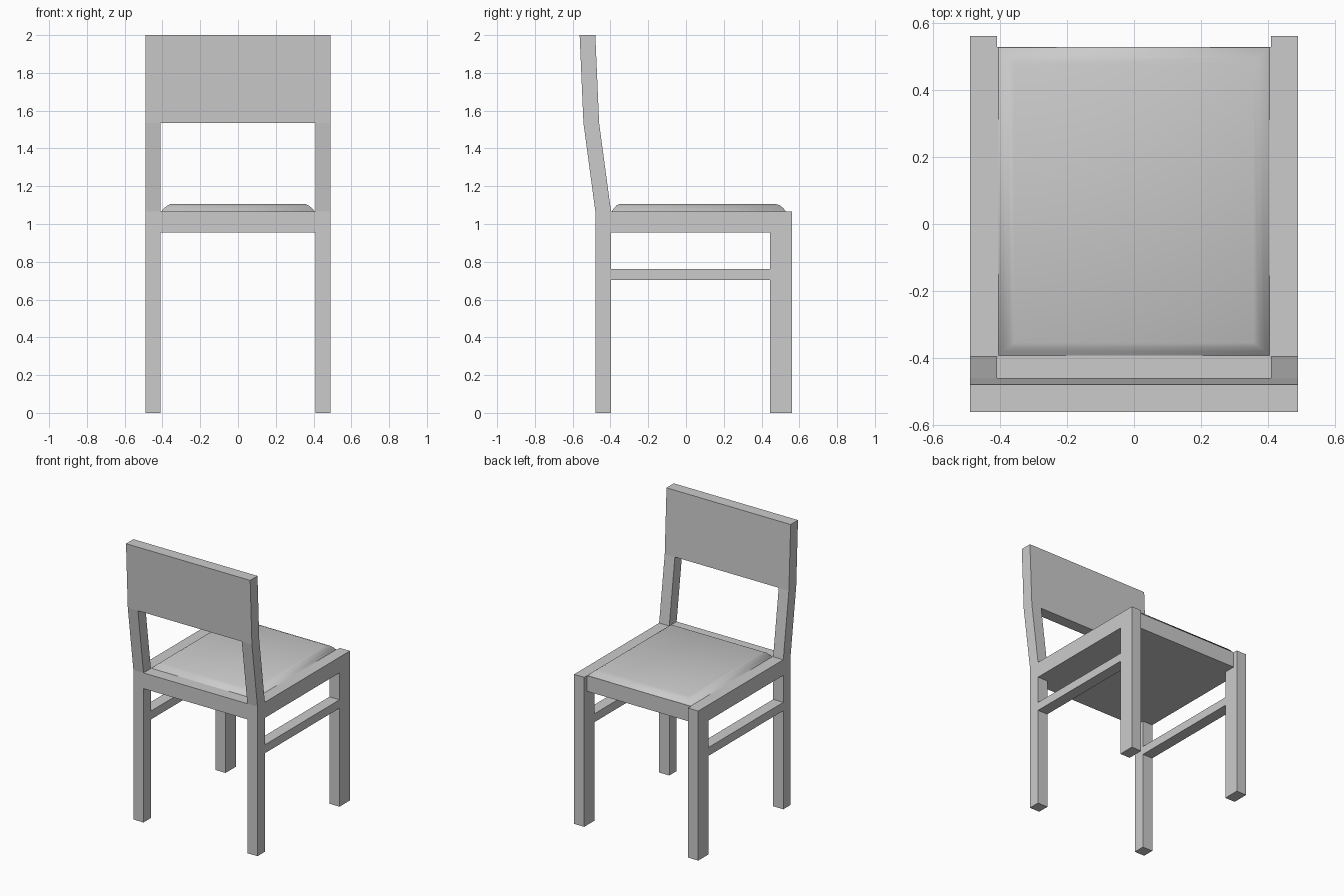
import bpy, bmesh

if "Cube" in bpy.data.objects:
    bpy.data.objects.remove(bpy.data.objects["Cube"])


def finish(name, bm, mirror=False):
    bmesh.ops.recalc_face_normals(bm, faces=bm.faces)
    me = bpy.data.meshes.new(name)
    bm.to_mesh(me)
    bm.free()
    ob = bpy.data.objects.new(name, me)
    bpy.context.collection.objects.link(ob)
    if mirror:
        ob.modifiers.new("mirror", 'MIRROR').use_axis[0] = True
    return ob


def prism(name, profile, x0, x1, mirror=False):
    """Extrude a (y, z) side profile from x0 to x1."""
    bm = bmesh.new()
    face = bm.faces.new([bm.verts.new((x0, y, z)) for y, z in profile])
    ext = bmesh.ops.extrude_face_region(bm, geom=[face])
    verts = [v for v in ext["geom"] if isinstance(v, bmesh.types.BMVert)]
    bmesh.ops.translate(bm, verts=verts, vec=(x1 - x0, 0, 0))
    return finish(name, bm, mirror)


def rect(y0, y1, z0, z1):
    return [(y0, z0), (y1, z0), (y1, z1), (y0, z1)]


XI, XO = 0.41, 0.49             # inner and outer faces of the legs
Z0, Z1, ZB = 0.955, 1.067, 1.535  # rail bottom, rail top, backrest bottom

# Legs: the back pair leans back above the seat
prism("back_leg", [(-0.48, 0), (-0.397, 0), (-0.397, Z1), (-0.46, ZB),
                   (-0.543, ZB), (-0.48, Z1)], XI, XO, True)
prism("front_leg", rect(0.445, 0.562, 0, Z1), XI, XO, True)

# Backrest panel, full width and flush with the back legs
prism("backrest", [(-0.543, ZB), (-0.46, ZB), (-0.48, 2), (-0.563, 2)], -XO, XO)

# Side rails and lower stretchers
prism("side_rail", rect(-0.397, 0.445, Z0, Z1), XI, XO, True)
prism("stretcher", rect(-0.397, 0.445, 0.703, 0.763), XI, XO, True)

# Solid seat base between the rails
prism("seat_base", rect(-0.48, 0.53, Z0, Z1), -XI, XI)

# Cushion: stacked rectangular rings with a rounded edge
bm = bmesh.new()
rings = []
for side, front, z in [(0, 0, Z1), (0.014, 0.012, 1.083), (0.03, 0.028, 1.097),
                       (0.048, 0.05, 1.105)]:
    x, y0, y1 = 0.406 - side, -0.393 + side * 0.8, 0.528 - front
    rings.append([bm.verts.new(p) for p in
                  [(-x, y0, z), (x, y0, z), (x, y1, z), (-x, y1, z)]])
for a, b in zip(rings, rings[1:]):
    for i in range(4):
        j = (i + 1) % 4
        bm.faces.new((a[i], a[j], b[j], b[i]))
bm.faces.new(rings[-1])
for f in bm.faces:
    f.smooth = True
finish("cushion", bm)
